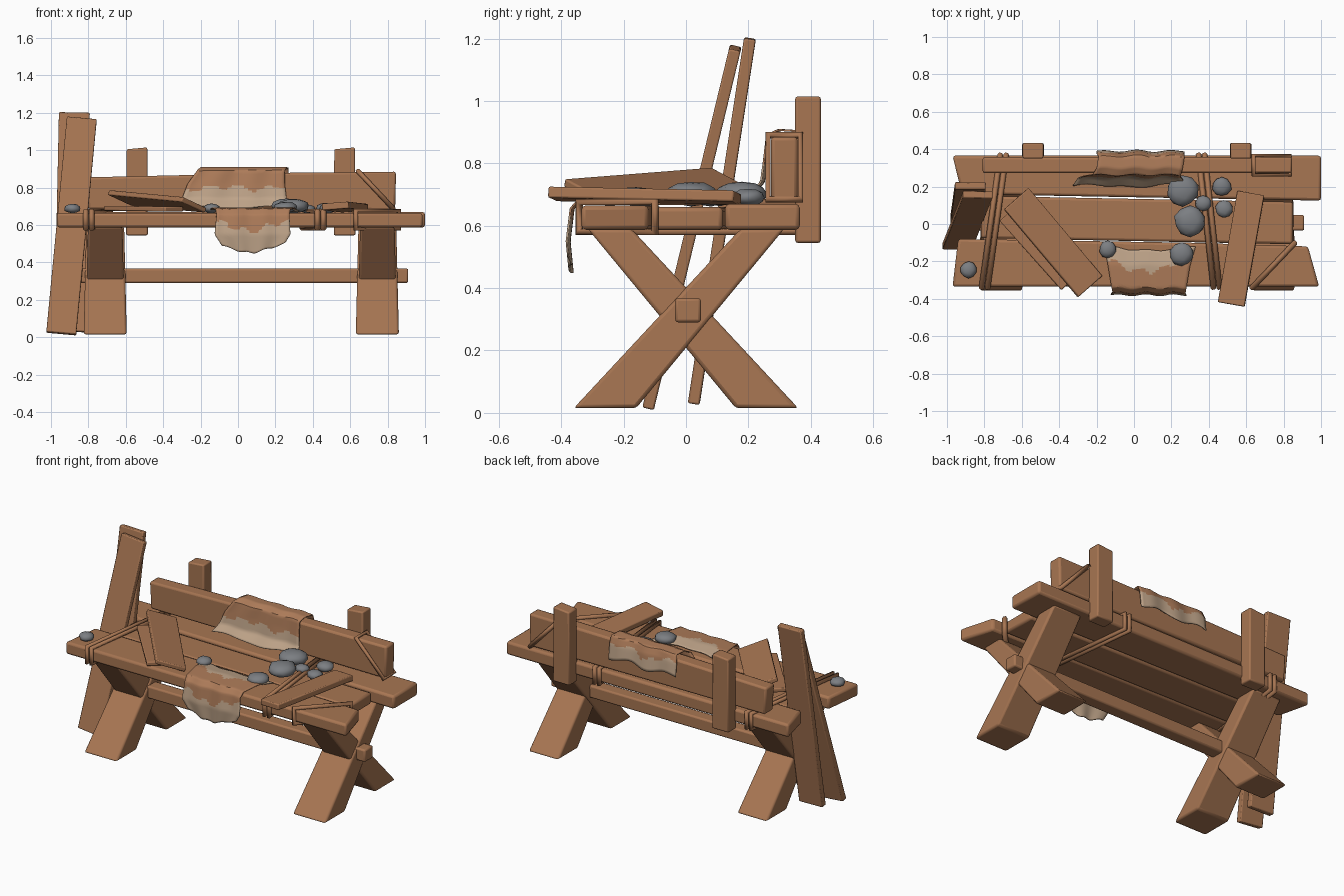
import bpy, bmesh, math, random
from mathutils import Vector, Matrix

if "Cube" in bpy.data.objects:
    bpy.data.objects.remove(bpy.data.objects["Cube"])
random.seed(4)


def material(name, rgb):
    m = bpy.data.materials.new(name)
    m.diffuse_color = (*rgb, 1)
    m.use_nodes = True
    m.node_tree.nodes["Principled BSDF"].inputs["Base Color"].default_value = m.diffuse_color
    return m


WOOD = material("brown wood", (0.39, 0.18, 0.085))
CLOTH = material("brown cloth", (0.42, 0.20, 0.10))
EDGE = material("worn beige cloth", (0.52, 0.37, 0.25))
STONE = material("grey stone", (0.20, 0.21, 0.225))


def finish(name, bm, mats, bevel=0, angle=35):
    bmesh.ops.recalc_face_normals(bm, faces=bm.faces)
    me = bpy.data.meshes.new(name)
    bm.to_mesh(me)
    bm.free()
    for m in mats:
        me.materials.append(m)
    ob = bpy.data.objects.new(name, me)
    bpy.context.collection.objects.link(ob)
    if bevel:
        mod = ob.modifiers.new("soft edges", 'BEVEL')
        mod.width, mod.segments = bevel, 2
    bpy.ops.object.select_all(action='DESELECT')
    ob.select_set(True)
    bpy.context.view_layer.objects.active = ob
    bpy.ops.object.shade_smooth_by_angle(angle=math.radians(angle))
    return ob


def prism(name, pts, lo, hi, axis, bevel=0.01):
    """Extrude a 2D outline along one axis."""
    bm = bmesh.new()

    def place(p, h):
        c = list(p)
        c.insert(axis, h)
        return bm.verts.new(c)
    a = [place(p, lo) for p in pts]
    b = [place(p, hi) for p in pts]
    bm.faces.new(a)
    bm.faces.new(b[::-1])
    for i in range(len(pts)):
        j = (i + 1) % len(pts)
        bm.faces.new((a[i], a[j], b[j], b[i]))
    return finish(name, bm, [WOOD], bevel)


def board(name, p0, p1, side, width, thick):
    """Loose board from p0 to p1, its width along the side direction."""
    p0, p1 = Vector(p0), Vector(p1)
    x = (p1 - p0).normalized()
    s = Vector(side)
    y = (s - x * s.dot(x)).normalized()
    z = x.cross(y)
    rot = Matrix((x, y, z)).transposed().to_4x4()
    bm = bmesh.new()
    size = Matrix.Diagonal(((p1 - p0).length, width, thick, 1))
    bmesh.ops.create_cube(bm, size=1, matrix=Matrix.Translation((p0 + p1) / 2) @ rot @ size)
    return finish(name, bm, [WOOD], 0.006)


def rope(name, pts, r=0.015):
    """Closed loop of cord."""
    cu = bpy.data.curves.new(name, 'CURVE')
    cu.dimensions = '3D'
    cu.bevel_depth, cu.bevel_resolution = r, 1
    sp = cu.splines.new('POLY')
    sp.points.add(len(pts) - 1)
    for q, p in zip(sp.points, pts):
        q.co = (*p, 1)
    sp.use_cyclic_u = True
    cu.materials.append(WOOD)
    ob = bpy.data.objects.new(name, cu)
    bpy.context.collection.objects.link(ob)


def cloth(name, nodes, start, end, worn0, worn1):
    """Draped sheet; nodes are (y, z, left x, right x) along the drape."""
    bm = bmesh.new()
    nu, nv, last = 24, 40, len(nodes) - 1
    rows = []
    for j in range(nv + 1):
        row = []
        for i in range(nu + 1):
            u = i / nu
            s = last * (start(u) + (1 - end(u) - start(u)) * j / nv)
            k = min(int(s), last - 1)
            f = s - k
            y, z, l, r = (a + (b - a) * f for a, b in zip(nodes[k], nodes[k + 1]))
            row.append(bm.verts.new((l + (r - l) * u, y + 0.005 * math.sin(17 * u), z)))
        rows.append(row)
    for j in range(nv):
        for i in range(nu):
            f = bm.faces.new((rows[j][i], rows[j][i + 1], rows[j + 1][i + 1], rows[j + 1][i]))
            t = (j + 0.5) / nv + 0.025 * math.sin(i * 0.9) + 0.02 * math.sin(i * 0.37 + 1)
            f.material_index = int(t < worn0 or t > worn1)
    ob = finish(name, bm, [CLOTH, EDGE])
    mod = ob.modifiers.new("thickness", 'SOLIDIFY')
    mod.thickness, mod.offset = 0.006, 0


# Seat boards
prism("seat_board_front", [(-.97, -.335), (.99, -.335), (.93, -.12), (.3, -.1), (-.94, -.08)],
      .587, .665, 2, .014)
prism("seat_board_middle", [(-.82, -.075), (.85, -.108), (.85, .118), (-.81, .15)],
      .587, .66, 2, .014)
prism("seat_board_back", [(-.92, .16), (1, .125), (1, .365), (-.97, .365)], .587, .67, 2, .014)

# Crossed legs at both ends, tied by a stretcher bar
for sx, side in ((-1, "left"), (1, "right")):
    for sy, part in ((1, "front"), (-1, "back")):
        c = sx * .745 if sx > 0 else -.71
        leg = [(-.36 * sy, .015), (-.16 * sy, .015), (.315 * sy, .59), (.175 * sy, .59)]
        w = .115 if sy > 0 else .105
        ob = prism(f"{side}_{part}_leg", leg, c - w, c + w, 0, .012)
        for v in ob.data.vertices:
            if v.co.z > .5:
                v.co.x = c + (v.co.x - c) * .88
prism("stretcher_bar", [(-.035, .29), (.048, .29), (.048, .368), (-.035, .368)], -.85, .91, 0)

# Back posts and backrest
for x, side in ((-.54, "left"), (.57, "right")):
    prism(f"{side}_back_post", [(x - .058, .545), (x + .058, .545), (x + .055, 1.015), (x - .055, 1.005)],
          .35, .432, 1, .008)
prism("backrest_board", [(-.8, .685), (.84, .68), (.845, .885), (.3, .88), (-.81, .855)],
      .272, .358, 1, .012)

# Boards leaning on the left end
board("leaning_board_front", (-.945, -.12, .02), (-.835, .158, 1.17), (1, 0, 0), .16, .038)
board("leaning_board_rear", (-.9, .025, .03), (-.875, .205, 1.2), (1, 0, .02), .165, .038)

# Loose boards on the seat
board("loose_board_upper", (-.63, .135, .745), (-.235, -.335, .708), (.13, .11, -.06), .18, .028)
board("loose_board_lower", (-.67, .06, .69), (-.34, -.31, .685), (.13, .11, 0), .13, .026)
board("loose_board_right", (.625, .165, .69), (.52, -.43, .702), (1, -.15, .08), .145, .036)


# Cord bindings around the seat
def seat_loop(name, a, b):
    rope(name, [(*a, .676), (*b, .676), (*b, .58), (*a, .58)])


for dx in (0, .032):
    n = 1 if dx == 0 else 2
    seat_loop(f"left_binding_{n}", (-.815 + dx, -.342), (-.715 + dx, .372))
    seat_loop(f"right_binding_{n}", (.425 + dx, -.342), (.345 + dx, .372))
seat_loop("corner_binding", (.63, -.342), (.86, -.1))
rope("backrest_binding", [(.64, .263, .89), (.832, .263, .685), (.832, .367, .685), (.64, .367, .89)], .013)

# Cloth over the front of the seat
cloth("seat_cloth",
      [(-.115, .672, -.16, .33), (-.22, .69, -.14, .30), (-.34, .684, -.12, .28),
       (-.365, .655, -.115, .275), (-.378, .55, -.125, .28), (-.368, .45, -.06, .22)],
      lambda u: .05 * math.sin(math.pi * u), lambda u: .09 * abs(2 * u - .9) ** 1.5 + .01 * math.sin(20 * u),
      .2, .74)
# Cloth over the backrest
cloth("backrest_cloth",
      [(.2, .69, -.33, .27), (.245, .74, -.3, .26), (.256, .82, -.27, .25), (.264, .89, -.22, .25),
       (.3, .907, -.2, .26), (.362, .903, -.19, .27), (.378, .86, -.2, .27), (.39, .76, -.2, .27)],
      lambda u: .015 + .02 * math.sin(9 * u), lambda u: .02 + .02 * math.sin(11 * u), .24, .88)

# Stones
stones = [(.26, .18, .085), (.47, .2, .052), (.3, .015, .085), (.37, .11, .042), (.48, .08, .047),
          (-.14, -.135, .047), (.255, -.16, .064), (-.885, -.245, .045)]
for n, (x, y, r) in enumerate(stones):
    bm = bmesh.new()
    bmesh.ops.create_icosphere(bm, subdivisions=2, radius=r)
    for v in bm.verts:
        v.co *= random.uniform(.93, 1.06)
        v.co.z *= .48 if r > .06 else .55
        v.co += Vector((x, y, .672 + r * .35))
    finish(f"stone_{n + 1}", bm, [STONE], angle=50)
